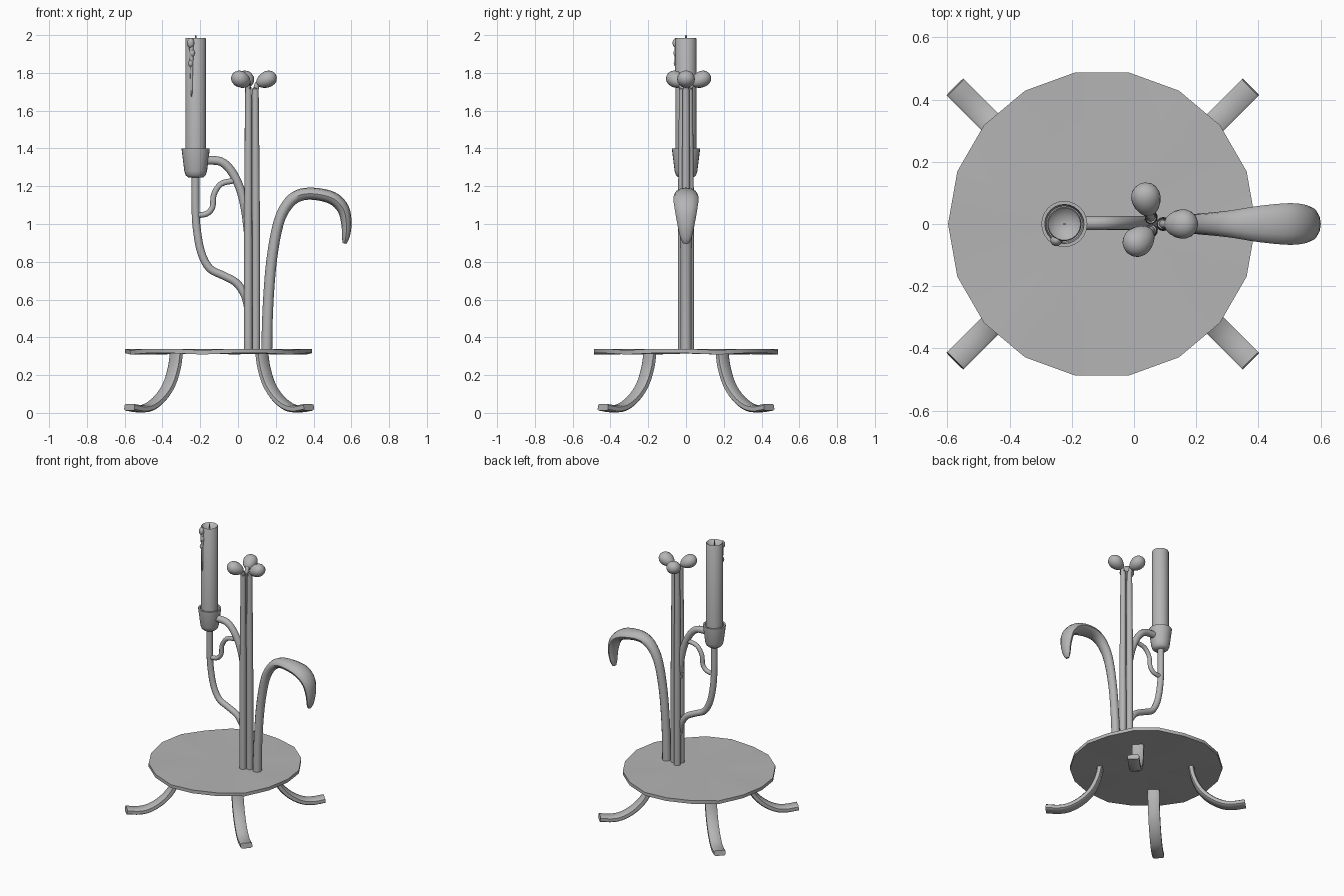
import bpy, bmesh, math
from mathutils import Vector, Matrix

if "Cube" in bpy.data.objects:
    bpy.data.objects.remove(bpy.data.objects["Cube"])

CANDLE_X = -0.224
PLATE_X = -0.103
ROUND = [(math.cos(math.tau * i / 12), math.sin(math.tau * i / 12)) for i in range(12)]
BAR = [(1, .75), (1, -.75), (.6, -1), (-.6, -1), (-1, -.75), (-1, .75), (-.6, 1), (.6, 1)]

# Dark iron grey shared by every part
iron = bpy.data.materials.new("iron_grey")
iron.diffuse_color = (.46, .46, .46, 1)
iron.use_nodes = True
iron.node_tree.nodes["Principled BSDF"].inputs["Base Color"].default_value = iron.diffuse_color


def finish(name, bm, angle=40):
    bmesh.ops.recalc_face_normals(bm, faces=bm.faces)
    mesh = bpy.data.meshes.new(name)
    bm.to_mesh(mesh)
    bm.free()
    mesh.materials.append(iron)
    ob = bpy.data.objects.new(name, mesh)
    bpy.context.collection.objects.link(ob)
    if angle:
        bpy.ops.object.select_all(action='DESELECT')
        ob.select_set(True)
        bpy.context.view_layer.objects.active = ob
        bpy.ops.object.shade_smooth_by_angle(angle=math.radians(angle))
    return ob


def smooth_path(pts, steps=4):
    """Catmull-Rom through the points; every component is interpolated."""
    p = [Vector(q) for q in pts]
    p = [p[0] * 2 - p[1]] + p + [p[-1] * 2 - p[-2]]
    out = []
    for i in range(1, len(p) - 2):
        a, b, c, d = p[i - 1:i + 3]
        for k in range(steps):
            t = k / steps
            out.append(0.5 * (2 * b + (c - a) * t + (2 * a - 5 * b + 4 * c - d) * t ** 2
                              + (3 * b - a - 3 * c + d) * t ** 3))
    return out + [p[-2]]


def sweep(name, pts, section=ROUND, matrix=Matrix()):
    """Sweep a section along an XZ path of (x, z, half thickness, half width in y)."""
    path = smooth_path(pts)
    bm = bmesh.new()
    rings = []
    for i, q in enumerate(path):
        a, b = path[max(i - 1, 0)], path[min(i + 1, len(path) - 1)]
        t = Vector((b[0] - a[0], 0, b[1] - a[1])).normalized()
        n = Vector((-t.z, 0, t.x))
        rings.append([bm.verts.new(matrix @ (Vector((q[0], 0, q[1])) + n * u * q[2]
                                             + Vector((0, v * q[3], 0)))) for u, v in section])
    m = len(section)
    for r, s in zip(rings, rings[1:]):
        for j in range(m):
            bm.faces.new((r[j], r[(j + 1) % m], s[(j + 1) % m], s[j]))
    bm.faces.new(rings[0])
    bm.faces.new(rings[-1])
    return finish(name, bm)


def lathe(name, profile, x, y=0, segs=24):
    bm = bmesh.new()
    vs = [bm.verts.new((r, 0, z)) for r, z in profile]
    es = [bm.edges.new(e) for e in zip(vs, vs[1:])]
    bmesh.ops.spin(bm, geom=vs + es, cent=(0, 0, 0), axis=(0, 0, 1), angle=math.tau, steps=segs)
    bmesh.ops.remove_doubles(bm, verts=bm.verts, dist=1e-5)
    bmesh.ops.translate(bm, verts=bm.verts, vec=(x, y, 0))
    return finish(name, bm)


def egg(name, loc, scale, heading=0, tilt=0, taper=0):
    bm = bmesh.new()
    bmesh.ops.create_uvsphere(bm, u_segments=16, v_segments=10, radius=1)
    for v in bm.verts:
        k = 1 + taper * v.co.z
        v.co = Vector((v.co.x * scale[0] * k, v.co.y * scale[1] * k, v.co.z * scale[2]))
    rot = Matrix.Rotation(heading, 4, 'Z') @ Matrix.Rotation(tilt, 4, 'Y')
    bmesh.ops.transform(bm, verts=bm.verts, matrix=Matrix.Translation(loc) @ rot)
    return finish(name, bm, 60)


# Slightly uneven base plate with 18 sides
bm = bmesh.new()
layers = []
for z in (0.314, 0.337):
    ring = []
    for i in range(18):
        a = math.tau * i / 18
        wob = 0.005 * math.cos(6 * (a - math.radians(290)))
        ring.append(bm.verts.new((PLATE_X + .495 * math.cos(a), .495 * math.sin(a), z + wob)))
    hub = bm.verts.new((PLATE_X, 0, z))
    for i in range(18):
        bm.faces.new((hub, ring[i], ring[(i + 1) % 18]))
    layers.append(ring)
lo, hi = layers
for i in range(18):
    j = (i + 1) % 18
    bm.faces.new((lo[i], lo[j], hi[j], hi[i]))
finish("base_plate", bm, 40)

# Four curved legs on the diagonals
leg = [(0, .325), (.012, .24), (.04, .15), (.085, .08), (.14, .034), (.19, .021), (.25, .03)]
for sx in (1, -1):
    for sy in (1, -1):
        mat = (Matrix.Translation((-.1 + sx * .225, sy * .19, 0))
               @ Matrix.Rotation(math.atan2(sy, sx), 4, 'Z'))
        sweep("leg", [(s * 1.414, z, .018, .038) for s, z in leg], BAR, mat)

# Three upright stems, each curling outward into a bud
stems = [(.094, 0, .150, 0), (.054, .021, .040, .078), (.054, -.021, .017, -.053)]
for x, y, bx, by in stems:
    h = math.atan2(by - y, bx - x)
    mat = Matrix.Translation((x, y, 0)) @ Matrix.Rotation(h, 4, 'Z')
    sweep("stem", [(0, .32, .023, .023), (0, 1.0, .022, .022), (-.002, 1.66, .018, .018),
                   (0, 1.71, .015, .015), (.012, 1.745, .014, .014),
                   (.04, 1.762, .014, .014)], ROUND, mat)
    egg("bud", (bx, by, 1.764), (.043, .047, .057), h, math.radians(65), .15)

# Drooping leaf on its own stalk
sweep("leaf", [(.152, .32, .029, .029), (.158, .55, .028, .028), (.177, .80, .028, .029),
               (.213, 1.0, .028, .034), (.26, 1.1, .030, .038), (.32, 1.15, .032, .045),
               (.40, 1.16, .032, .058), (.50, 1.137, .034, .067), (.557, 1.08, .032, .060),
               (.574, 1.0, .027, .046), (.570, .93, .020, .031), (.563, .897, .010, .016)])


def branch(name, pts, r):
    sweep(name, [(x, z, r, r) for x, z in pts], ROUND, Matrix.Translation((0, .003, 0)))


# Branches carrying the candle cup, and the small tendril between them
branch("lower_branch", [(.055, .55), (.035, .625), (-.01, .69), (-.08, .728), (-.15, .765),
                        (-.195, .85), (-.219, .98), (-.225, 1.1), (-.225, 1.26)], .021)
branch("upper_branch", [(.055, .95), (.038, 1.08), (.01, 1.19), (-.035, 1.28), (-.09, 1.33),
                        (-.165, 1.338)], .023)
branch("tendril", [(-.22, 1.045), (-.165, 1.055), (-.135, 1.09), (-.128, 1.155), (-.09, 1.212),
                   (-.02, 1.23)], .015)

# Candle cup, candle and wick
lathe("candle_cup", [(0, 1.245), (.04, 1.247), (.053, 1.258), (.06, 1.28), (.074, 1.39),
                     (.074, 1.4), (.063, 1.4), (.058, 1.32), (0, 1.31)], CANDLE_X)
lathe("candle", [(0, 1.3), (.055, 1.3), (.055, 1.98), (.052, 1.985), (.047, 1.98),
                 (.03, 1.966), (0, 1.962)], CANDLE_X)
lathe("wick", [(0, 1.95), (.004, 1.95), (.004, 1.998), (0, 2.0)], CANDLE_X, 0, 8)

# Wax spilling over the rim and running down the front of the candle
drip_x, drip_y = CANDLE_X - .022, -.05
lathe("wax_drip", [(0, 1.67), (.005, 1.69), (.007, 1.78), (.010, 1.86), (.013, 1.95),
                   (.011, 1.978), (0, 1.982)], drip_x, drip_y, 10)
for dx, z, r in ((-.004, 1.958, .019), (.004, 1.905, .014), (-.004, 1.85, .013)):
    egg("wax_bead", (drip_x + dx, drip_y - .002, z), (r, r, r * 1.4))
